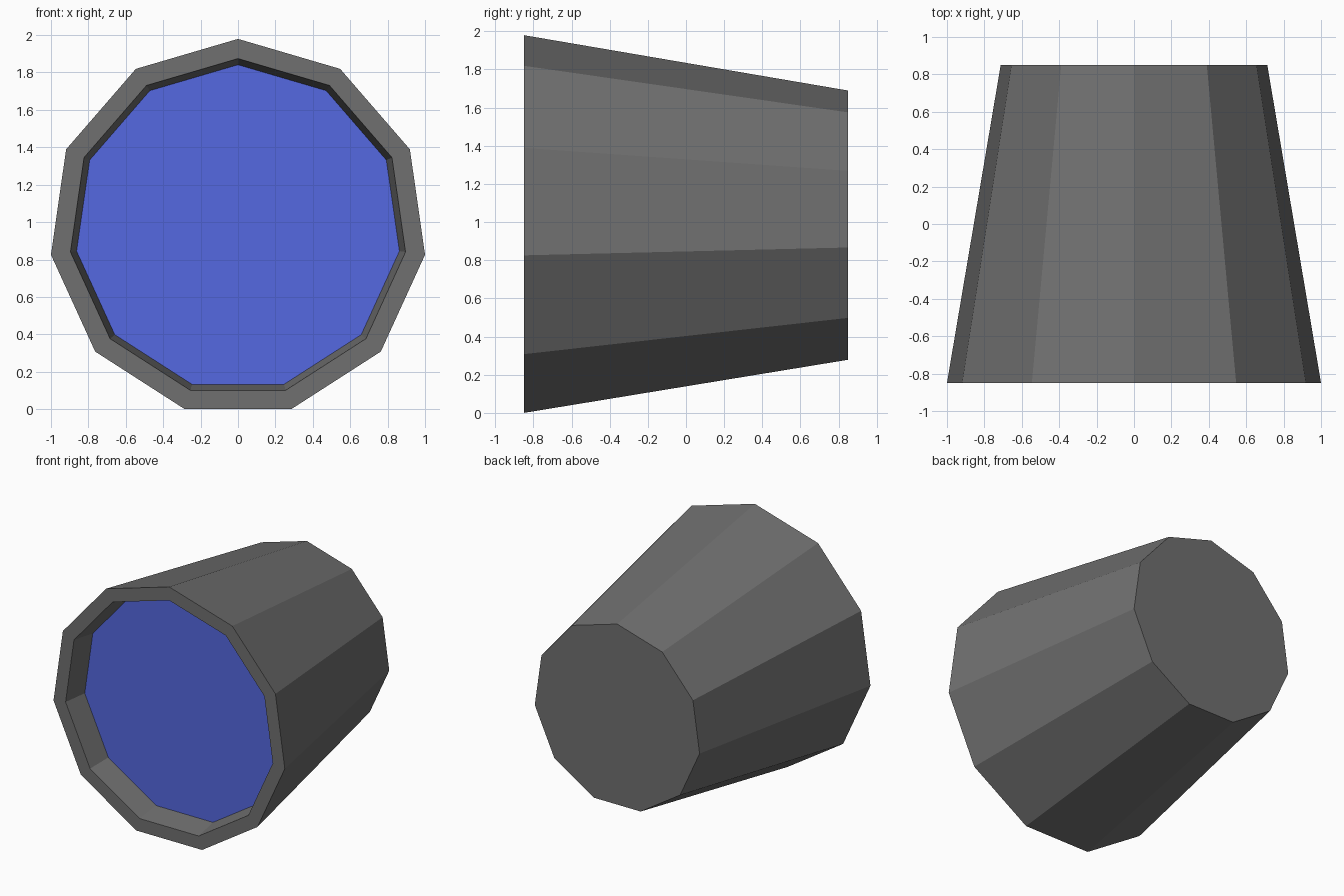
import bpy, bmesh
from math import sin, cos, pi

if "Cube" in bpy.data.objects:
    bpy.data.objects.remove(bpy.data.objects["Cube"])

SIDES = 11
FRONT_R = 1.0103
AXIS_Z = FRONT_R * cos(pi / SIDES)   # front bottom edge rests on z = 0


def material(name, color):
    mat = bpy.data.materials.new(name)
    mat.diffuse_color = color
    mat.use_nodes = True
    mat.node_tree.nodes["Principled BSDF"].inputs["Base Color"].default_value = mat.diffuse_color
    return mat


def ring(bm, radius, y):
    # One 11-sided ring around the y axis, with a corner at the top
    return [bm.verts.new((radius * sin(2 * pi * i / SIDES), y,
                          AXIS_Z + radius * cos(2 * pi * i / SIDES)))
            for i in range(SIDES)]


def finish(bm, name, mat):
    mesh = bpy.data.meshes.new(name)
    bm.to_mesh(mesh)
    bm.free()
    mesh.materials.append(mat)
    obj = bpy.data.objects.new(name, mesh)
    bpy.context.collection.objects.link(obj)
    return obj


# Tapered housing: back cap, outer wall, front rim, recessed inner wall
bm = bmesh.new()
profile = [(0.72, 0.85), (FRONT_R, -0.85), (0.905, -0.85), (0.872, -0.66)]
rings = [ring(bm, r, y) for r, y in profile]
bm.faces.new(rings[0])
for a, b in zip(rings, rings[1:]):
    for i in range(SIDES):
        j = (i + 1) % SIDES
        bm.faces.new((a[j], a[i], b[i], b[j]))
finish(bm, "housing", material("dark_grey", (0.16, 0.16, 0.16, 1)))

# Flat lens closing the recess, facing -y
bm = bmesh.new()
lens = bm.faces.new(ring(bm, 0.872, -0.66))
lens.normal_update()
if lens.normal.y > 0:
    lens.normal_flip()
finish(bm, "lens", material("blue_glass", (0.09, 0.14, 0.75, 1)))
